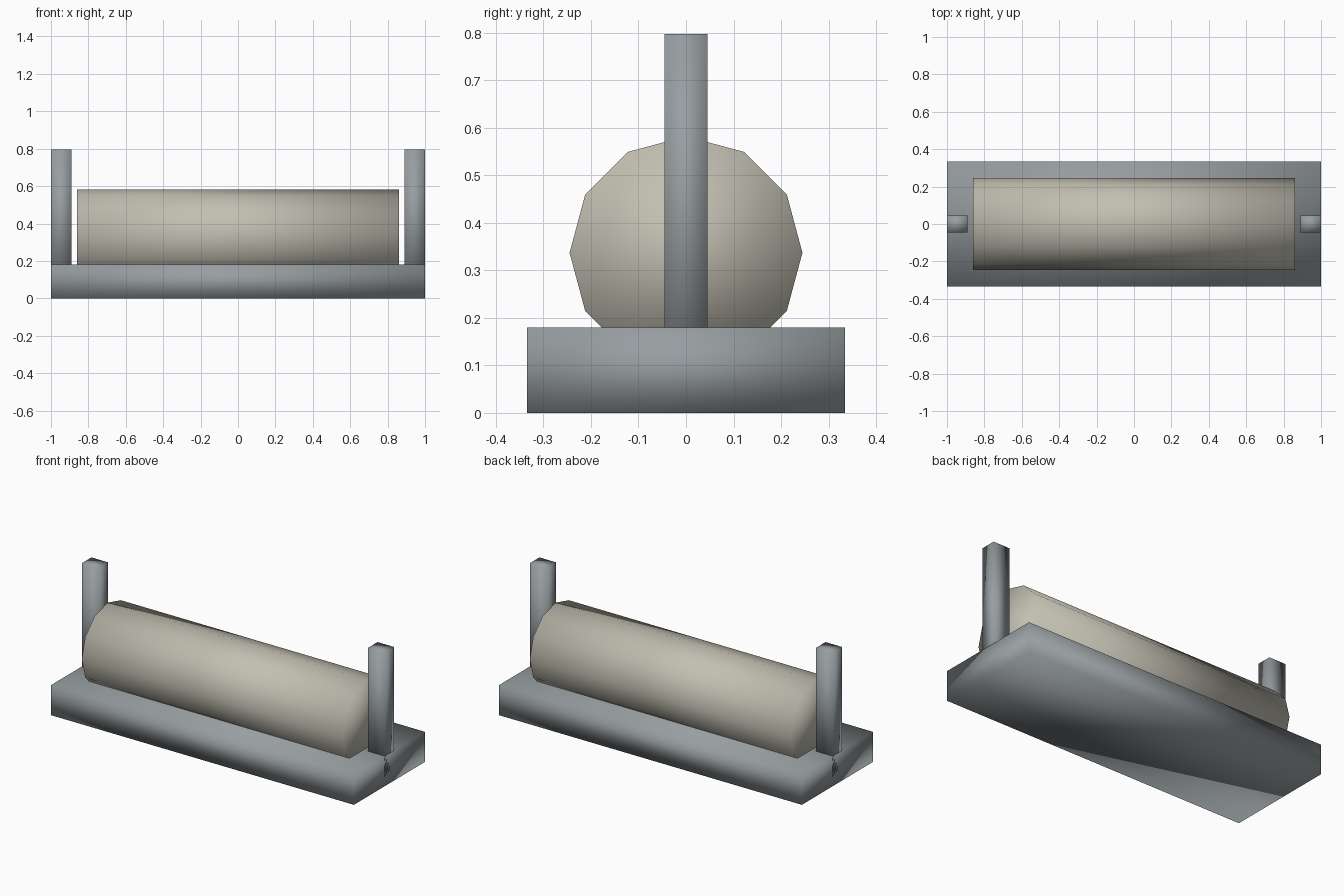
import bpy
import math

cube = bpy.data.objects.get("Cube")
if cube:
    bpy.data.objects.remove(cube, do_unlink=True)


def make_material(name, color):
    mat = bpy.data.materials.new(name)
    mat.use_nodes = True
    mat.diffuse_color = (*color, 1)
    mat.node_tree.nodes["Principled BSDF"].inputs["Base Color"].default_value = (*color, 1)
    return mat


def finish(name, mat):
    obj = bpy.context.object
    obj.name = name
    obj.data.materials.append(mat)
    bpy.ops.object.transform_apply(location=False, rotation=True, scale=True)
    bpy.ops.object.shade_smooth()


def box(name, center, size, mat):
    bpy.ops.mesh.primitive_cube_add(size=1, location=center)
    bpy.context.object.scale = size
    finish(name, mat)


steel = make_material("blue grey metal", (0.31, 0.34, 0.355))
beige = make_material("warm beige", (0.54, 0.52, 0.44))

# Base slab
box("base", (0, 0, 0.09), (2, 0.67, 0.18), steel)

# Upright posts, sunk into the slab at each end
for side, x in (("left", 0.945), ("right", -0.945)):
    box(side + "_post", (x, 0, 0.428), (0.11, 0.09, 0.738), steel)

# Twelve-sided log lying along x
bpy.ops.mesh.primitive_cylinder_add(vertices=12, radius=0.245, depth=1.72,
                                    location=(0, 0, 0.337),
                                    rotation=(0, math.pi / 2, 0))
finish("log", beige)
